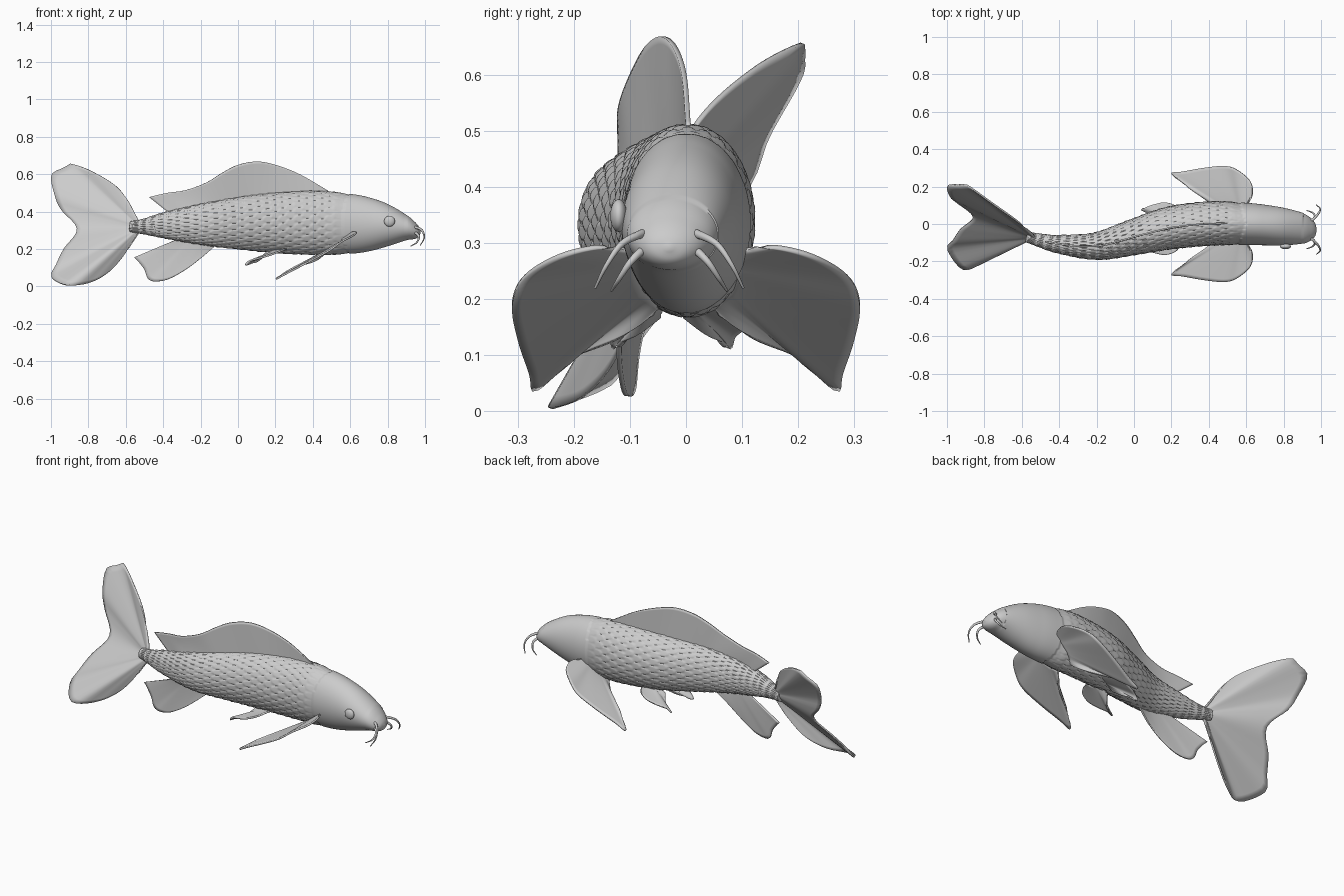
import bpy, bmesh, math
from mathutils import Vector

if "Cube" in bpy.data.objects:
    bpy.data.objects.remove(bpy.data.objects["Cube"])


def resample(pts, n):
    """Smooth curve through points of any dimension, n evenly spaced samples."""
    pts = [Vector(p) for p in pts]
    ext = [pts[0] * 2 - pts[1]] + pts + [pts[-1] * 2 - pts[-2]]
    dense = []
    for i in range(len(pts) - 1):
        a, b, c, d = ext[i:i + 4]
        for k in range(30):
            t = k / 30
            dense.append(b + (c - a) * (0.5 * t) + (a - b * 2.5 + c * 2 - d * 0.5) * t * t
                         + (b * 1.5 - a * 0.5 - c * 1.5 + d * 0.5) * t ** 3)
    dense.append(pts[-1])
    acc = [0]
    for p, q in zip(dense, dense[1:]):
        acc.append(acc[-1] + (q - p).length)
    out, j = [], 0
    for i in range(n):
        s = acc[-1] * i / (n - 1)
        while j < len(acc) - 2 and acc[j + 1] < s:
            j += 1
        f = (s - acc[j]) / max(acc[j + 1] - acc[j], 1e-9)
        out.append(dense[j].lerp(dense[j + 1], min(f, 1)))
    return out


def loft(name, rows, closed=False):
    bm = bmesh.new()
    vr = [[bm.verts.new(p) for p in r] for r in rows]
    n = len(rows[0])
    for a, b in zip(vr, vr[1:]):
        for k in range(n if closed else n - 1):
            m = (k + 1) % n
            bm.faces.new((a[k], a[m], b[m], b[k]))
    if closed:
        bm.faces.new(vr[0])
        bm.faces.new(vr[-1])
    bmesh.ops.recalc_face_normals(bm, faces=bm.faces)
    me = bpy.data.meshes.new(name)
    bm.to_mesh(me)
    bm.free()
    ob = bpy.data.objects.new(name, me)
    bpy.context.collection.objects.link(ob)
    smooth(ob)
    return ob


def smooth(ob):
    bpy.ops.object.select_all(action='DESELECT')
    ob.select_set(True)
    bpy.context.view_layer.objects.active = ob
    bpy.ops.object.shade_smooth_by_angle(angle=math.radians(50))


def fin(name, root, rim, thick=0.009):
    """Sheet of rays from a root line out to a rim line."""
    n = 72
    a, b = resample(root, n), resample(rim, n)
    ob = loft(name, [[p.lerp(q, i / 14) for p, q in zip(a, b)] for i in range(15)])
    m = ob.modifiers.new("thickness", 'SOLIDIFY')
    m.thickness, m.offset = thick, 0
    return ob


# Body stations: x, centre y, centre z, half width, half height
stations = [(.977, -.03, .292, .004, .004), (.968, -.03, .293, .035, .026),
            (.945, -.028, .300, .060, .046), (.9, -.024, .315, .082, .068),
            (.8, -.015, .328, .100, .113), (.7, -.006, .332, .108, .144),
            (.6, 0, .335, .113, .160), (.42, .003, .340, .117, .170),
            (.2, -.02, .340, .113, .160), (0, -.07, .338, .095, .138),
            (-.2, -.118, .332, .073, .108), (-.4, -.108, .327, .049, .068),
            (-.5, -.088, .321, .036, .042), (-.575, -.068, .318, .028, .029)]
spine = resample(stations, 230)


def spine_y(x):
    return min(spine, key=lambda s: abs(s[0] - x))[1]


def scale_height(u, v):
    """Overlapping rounded scales: each ramps up towards its rear rim."""
    best = 0
    for i in (math.floor(u), math.floor(u) - 1):
        w = v + 0.5 * (i % 2)
        dv = w - round(w)
        du = u - i
        if du <= 1 + math.sqrt(max(0, 1 - 4 * dv * dv)):
            best = max(best, du / 2)
    return best


# Body with gill cover edge and scales
AROUND = 192
rows = []
for i, s in enumerate(spine):
    p, q = spine[max(i - 1, 0)], spine[min(i + 1, len(spine) - 1)]
    t = Vector((p[0] - q[0], p[1] - q[1], 0)).normalized()
    side = Vector((-t.y, t.x, 0))
    if s[0] > .9:
        side = Vector((0, 1, 0))
    row = []
    for k in range(AROUND):
        th = 2 * math.pi * k / AROUND
        c, sn = math.cos(th), math.sin(th)
        edge = .60 - .035 * abs(c)
        d = 0
        if s[0] < edge:
            fade = min(1, (edge - s[0]) / .1) * min(1, s[3] / .07)
            d = .007 * fade * (scale_height((.6 - s[0]) / .045, 24 * k / AROUND) - .5)
            d -= .005 * max(0, 1 - (edge - s[0]) / .05)
        row.append(Vector(s[:3]) + side * c * (s[3] + d) + Vector((0, 0, sn * (s[4] + d))))
    rows.append(row)
loft("body", rows, closed=True)

# Dorsal and anal fins follow the bent spine
def on_spine(pts):
    return [(x, spine_y(x), z) for x, z in pts]

fin("dorsal_fin",
    on_spine([(.48, .50), (.3, .495), (.1, .475), (-.1, .445), (-.25, .41), (-.36, .385)]),
    on_spine([(.485, .51), (.33, .60), (.2, .65), (.1, .668), (.0, .65), (-.08, .61),
              (-.17, .555), (-.28, .515), (-.38, .5), (-.475, .478)]))
fin("anal_fin",
    on_spine([(-.12, .225), (-.2, .235), (-.32, .255)]),
    on_spine([(-.13, .21), (-.2, .15), (-.28, .09), (-.37, .04), (-.44, .027), (-.48, .04),
              (-.50, .09), (-.53, .13), (-.555, .155)]))

# Tail fin, twisted so that the two lobes lean opposite ways
fin("tail_fin",
    [(-.53, -.075, .345), (-.54, -.072, .318), (-.53, -.075, .29)],
    [(-.54, -.055, .36), (-.63, .02, .515), (-.77, .12, .61), (-.89, .205, .655),
     (-.925, .208, .635), (-.997, .203, .595), (-.98, .145, .49), (-.945, .115, .41),
     (-.86, .04, .305), (-.93, -.03, .2), (-.97, -.09, .12), (-.997, -.135, .05),
     (-.91, -.243, .007), (-.79, -.19, .022), (-.69, -.135, .08), (-.61, -.1, .17),
     (-.54, -.08, .28)])

# Paired pectoral and pelvic fins
pect_root = [(.60, .09, .285), (.54, .08, .235), (.47, .05, .185)]
pect_rim = [(.605, .11, .287), (.633, .16, .293), (.62, .23, .275), (.55, .29, .237),
            (.485, .31, .19), (.375, .30, .13), (.26, .28, .07), (.2, .272, .038),
            (.24, .235, .067), (.30, .19, .10), (.4, .12, .13), (.46, .06, .17)]
pelv_root = [(.26, .05, .20), (.22, .04, .195), (.17, .02, .195)]
pelv_rim = [(.25, .08, .20), (.225, .12, .188), (.17, .14, .168), (.11, .13, .15),
            (.06, .112, .135), (.04, .102, .113), (.08, .085, .125), (.11, .06, .14),
            (.14, .02, .17)]
for tag, m in (("left", 1), ("right", -1)):
    fin(tag + "_pectoral_fin", [(x, m * y, z) for x, y, z in pect_root],
        [(x, m * y, z) for x, y, z in pect_rim])
    fin(tag + "_pelvic_fin", [(x, m * y - .025, z) for x, y, z in pelv_root],
        [(x, m * y - .025, z) for x, y, z in pelv_rim])

    # Eye
    bpy.ops.mesh.primitive_uv_sphere_add(segments=32, ring_count=16,
                                         location=(.81, -.028 + m * .092, .349))
    eye = bpy.context.object
    eye.name = tag + "_eye"
    eye.scale = (.029, .015, .029)
    smooth(eye)

    # Barbels: tapered tubes beside the mouth
    barbels = {"upper": [(.915, .04, .315), (.95, .05, .316), (.985, .085, .298),
                         (.995, .112, .26), (.975, .132, .22)],
               "lower": [(.92, .04, .288), (.95, .05, .285), (.967, .07, .265),
                         (.955, .09, .235), (.922, .103, .215)]}
    for part, path in barbels.items():
        pts = resample([(x, m * y - .03, z) for x, y, z in path], 24)
        tube = []
        for i, p in enumerate(pts):
            t = (pts[min(i + 1, 23)] - pts[max(i - 1, 0)]).normalized()
            a = t.cross(Vector((m, -1 * m, .3))).normalized()
            b = t.cross(a)
            r = .009 * (1 - .75 * i / 23)
            tube.append([p + (a * math.cos(k * math.pi / 6) + b * math.sin(k * math.pi / 6)) * r
                         for k in range(12)])
        loft(f"{tag}_{part}_barbel", tube, closed=True)
